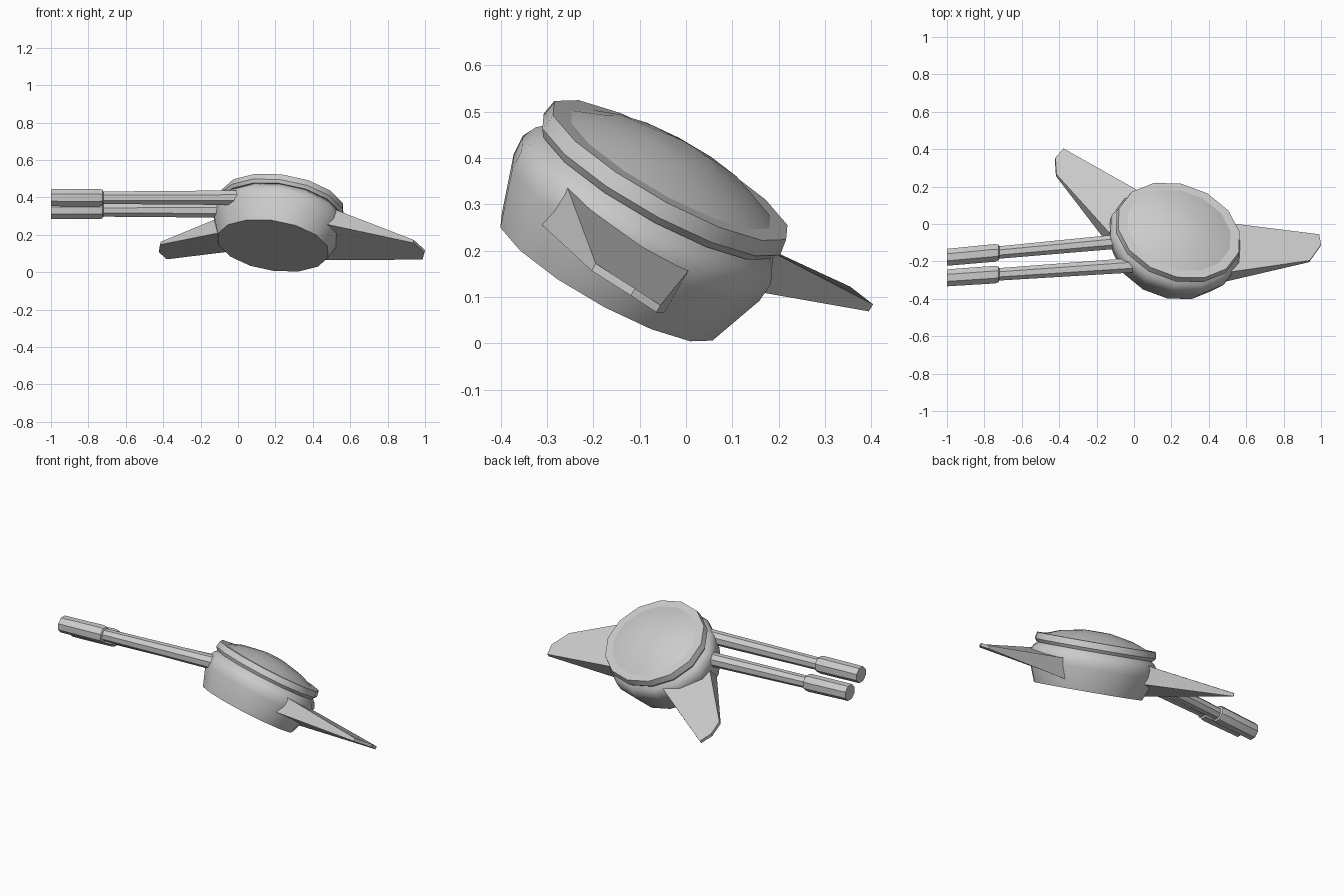
import bpy, bmesh
from math import cos, sin, pi, radians
from mathutils import Vector

if "Cube" in bpy.data.objects:
    bpy.data.objects.remove(bpy.data.objects["Cube"])

# Tilted turret frame: centre of the lid, axis, and the two oval axes
C = Vector((0.237, -0.042, 0.36))
N = Vector((0.194, 0.498, 0.845)).normalized()
U = (Vector((1, 0, 0)) - N * N.x).normalized()
V = N.cross(U)
A = radians(-17)
P = (U * cos(A) + V * sin(A)) * 0.341
Q = (V * cos(A) - U * sin(A)) * 0.289


def finish(name, bm, angle):
    bmesh.ops.recalc_face_normals(bm, faces=bm.faces)
    me = bpy.data.meshes.new(name)
    bm.to_mesh(me)
    bm.free()
    me.shade_smooth()
    me.set_sharp_from_angle(angle=radians(angle))
    ob = bpy.data.objects.new(name, me)
    bpy.context.collection.objects.link(ob)
    return ob


def loft(name, rings, angle=30):
    """Skin a list of equal-length point rings and cap both ends."""
    bm = bmesh.new()
    rows = [[bm.verts.new(p) for p in r] for r in rings]
    n = len(rows[0])
    for a, b in zip(rows, rows[1:]):
        for i in range(n):
            j = (i + 1) % n
            bm.faces.new((a[i], a[j], b[j], b[i]))
    bm.faces.new(rows[0][::-1])
    bm.faces.new(rows[-1])
    return finish(name, bm, angle)


def oval(height, scale, sides=14):
    return [C + N * height + (P * cos(2 * pi * i / sides) + Q * sin(2 * pi * i / sides)) * scale
            for i in range(sides)]


# Bulging hull with flat underside
loft("turret_hull", [oval(*p) for p in
     [(-0.258, 0.91), (-0.13, 1.06), (-0.085, 1.07), (-0.055, 1.02), (-0.03, 0.93)]], 40)

# Overhanging lid rim and low dome
loft("lid_rim", [oval(*p) for p in [(-0.037, 0.98), (-0.02, 1.02), (0.016, 1.0), (0.018, 0.85)]])
loft("lid_dome", [oval(*p) for p in
     [(0.0, 0.86), (0.018, 0.85), (0.047, 0.62), (0.066, 0.32), (0.072, 0.22), (0.073, 0.05)]], 40)


def fin(name, top, inward):
    """Wedge plate: five top points (root front, root back, tip back/mid/front)."""
    top = [Vector(p) for p in top]
    drop = (0.095, 0.10, 0.018, 0.018, 0.018)
    low = [p - N * d for p, d in zip(top, drop)]
    # extend the root into the hull along the fin's own edges
    for ring in (top, low):
        front, back = ring[0] - ring[4], ring[1] - ring[2]
        ring[0] += front * inward
        ring[1] += back * inward
    loft(name, [low, top], 20)


fin("right_fin", [(0.545, -0.252, 0.325), (0.55, 0.0, 0.15), (0.99, -0.055, 0.082),
                  (1.0, -0.11, 0.118), (0.94, -0.195, 0.172)], 0.25)
fin("left_fin", [(-0.12, -0.06, 0.283), (0.02, 0.18, 0.20), (-0.377, 0.404, 0.084),
                 (-0.42, 0.355, 0.122), (-0.414, 0.265, 0.162)], 0.25)


def barrel(name, y_tip, slope, z):
    """Eight-sided gun tube with a thicker muzzle sleeve."""
    rings = []
    for x, r in [(0.08, 0.043), (-0.72, 0.036), (-0.725, 0.046), (-0.745, 0.051), (-1.0, 0.049)]:
        rings.append([Vector((x, y_tip + slope * (x + 1) + r * cos(pi * (2 * i + 1) / 8),
                              z + r * sin(pi * (2 * i + 1) / 8))) for i in range(8)])
    loft(name, rings, 30)


barrel("front_barrel", -0.288, 0.068, 0.398)
barrel("rear_barrel", -0.178, 0.092, 0.33)
